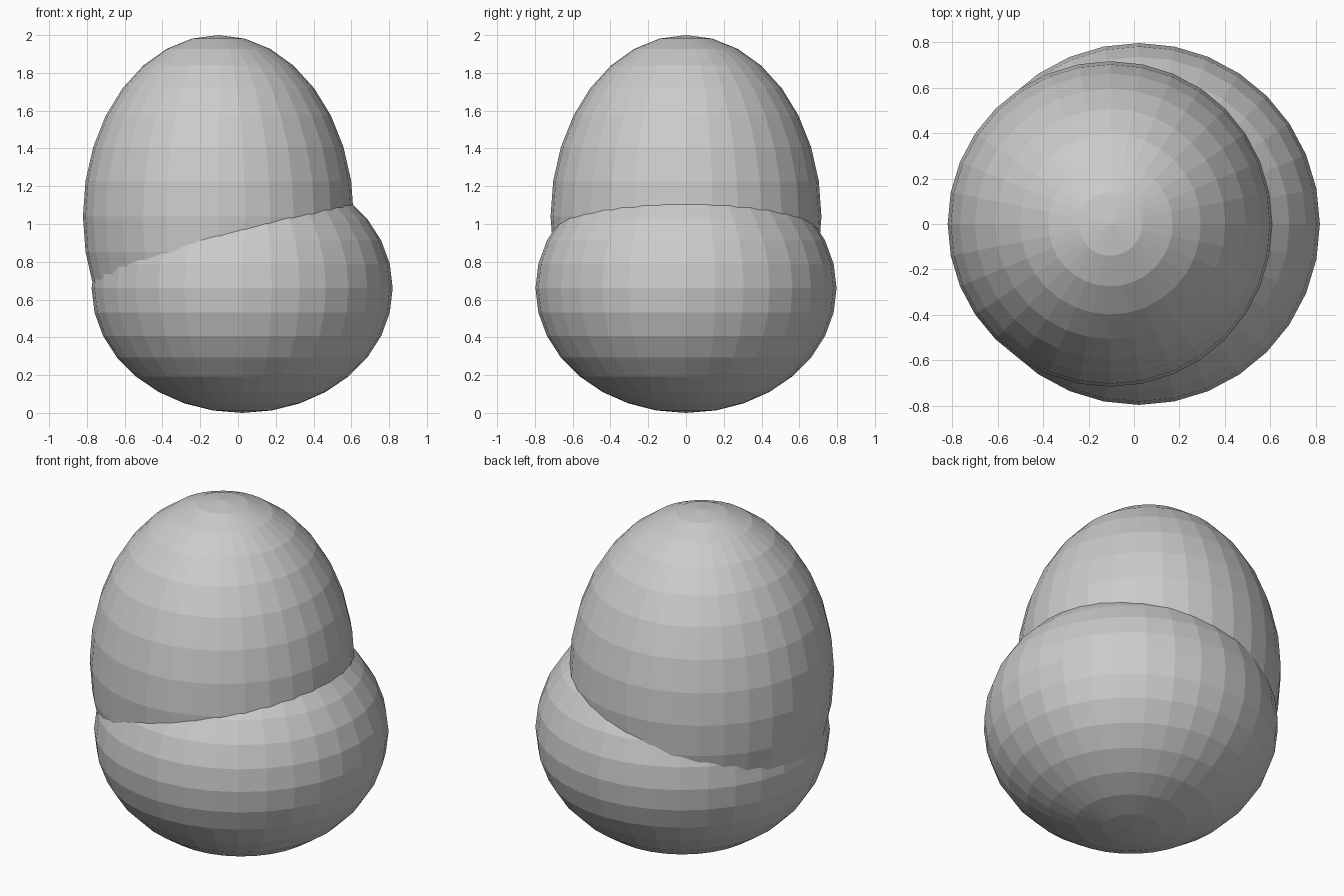
import bpy

if "Cube" in bpy.data.objects:
    bpy.data.objects.remove(bpy.data.objects["Cube"])


def ellipsoid(name, x, z, radius, half_height):
    """Flat-shaded ball stretched along z."""
    bpy.ops.mesh.primitive_uv_sphere_add(segments=32, ring_count=16, radius=1, location=(x, 0, z))
    ob = bpy.context.object
    ob.name = name
    ob.scale = (radius, radius, half_height)
    bpy.ops.object.transform_apply(location=False, rotation=False, scale=True)
    bpy.ops.object.shade_flat()
    return ob


# Wide squat ball at the bottom
ellipsoid("lower_body", 0.022, 0.66, 0.797, 0.66)

# Taller egg sunk into it, shifted to the left
ellipsoid("upper_body", -0.104, 1.04, 0.717, 0.96)
